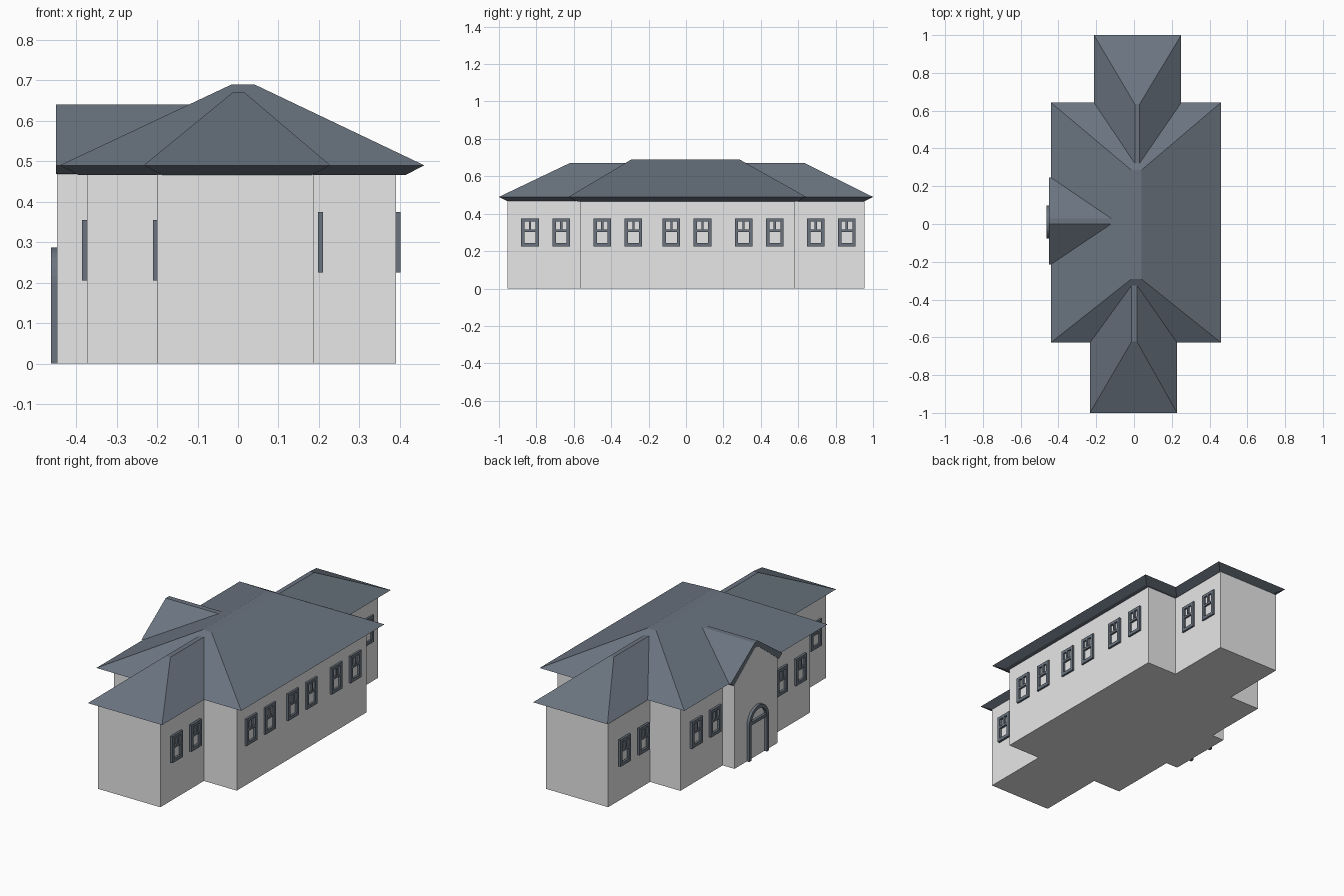
import bpy, bmesh, math
from mathutils import Vector

if "Cube" in bpy.data.objects:
    bpy.data.objects.remove(bpy.data.objects["Cube"])


def material(name, rgb):
    m = bpy.data.materials.new(name)
    m.diffuse_color = (*rgb, 1)
    m.use_nodes = True
    m.node_tree.nodes["Principled BSDF"].inputs["Base Color"].default_value = m.diffuse_color
    return m


WALL = material("pale_grey_wall", (0.8, 0.8, 0.8))
SLATE = material("slate_blue_grey", (0.145, 0.175, 0.215))


def finish(name, bm, mat):
    bmesh.ops.recalc_face_normals(bm, faces=bm.faces)
    me = bpy.data.meshes.new(name)
    bm.to_mesh(me)
    bm.free()
    me.materials.append(mat)
    ob = bpy.data.objects.new(name, me)
    bpy.context.collection.objects.link(ob)
    return ob


def prism(bm, points, direction):
    """Extrude a closed outline along a vector."""
    face = bm.faces.new([bm.verts.new(p) for p in points])
    new = bmesh.ops.extrude_face_region(bm, geom=[face], use_keep_orig=True)["geom"]
    bmesh.ops.translate(bm, vec=Vector(direction),
                        verts=[g for g in new if isinstance(g, bmesh.types.BMVert)])


def box(bm, x0, x1, y0, y1, z0, z1):
    prism(bm, [(x0, y0, z0), (x1, y0, z0), (x1, y1, z0), (x0, y1, z0)], (0, 0, z1 - z0))


def rect(x0, x1, y0, y1, z):
    return [(x0, y0, z), (x1, y0, z), (x1, y1, z), (x0, y1, z)]


def hip_roof(name, eave, ridge, top, inset=0.046):
    """Stacked rectangles: sloped soffit, eave edge, narrow flat ridge."""
    x0, x1, y0, y1 = eave
    bm = bmesh.new()
    rings = [[bm.verts.new(p) for p in r] for r in (
        rect(x0 + inset, x1 - inset, y0 + inset, y1 - inset, 0.466),
        rect(*eave, 0.49), rect(*ridge, top))]
    for a, b in zip(rings, rings[1:]):
        for i in range(4):
            j = (i + 1) % 4
            bm.faces.new((a[i], a[j], b[j], b[i]))
    bm.faces.new(rings[0])
    bm.faces.new(rings[-1])
    return finish(name, bm, SLATE)


# Walls: main block with a narrower wing at each end
plan = [(-0.2, -0.955), (0.186, -0.955), (0.186, -0.568), (0.39, -0.568),
        (0.39, 0.583), (0.2, 0.583), (0.2, 0.955), (-0.185, 0.955),
        (-0.185, 0.583), (-0.373, 0.583), (-0.373, -0.568), (-0.2, -0.568)]
bm = bmesh.new()
prism(bm, [(x, y, 0) for x, y in plan], (0, 0, 0.467))
finish("walls", bm, WALL)

# Gabled entrance bay
bay = [(-0.175, 0), (0.208, 0), (0.208, 0.489), (0.03, 0.613), (0, 0.613), (-0.175, 0.489)]
bm = bmesh.new()
prism(bm, [(-0.447, y, z) for y, z in bay], (0.075, 0, 0))
finish("entrance_bay", bm, WALL)

# Roofs
hip_roof("main_roof", (-0.44, 0.46, -0.628, 0.643), (-0.015, 0.04, -0.292, 0.286), 0.69)
hip_roof("front_wing_roof", (-0.233, 0.228, -1.0, -0.3), (-0.013, 0.016, -0.623, -0.3), 0.67)
hip_roof("back_wing_roof", (-0.212, 0.25, 0.3, 1.0), (0.004, 0.03, 0.3, 0.635), 0.67)

gable = [(-0.214, 0.49), (0, 0.64), (0.03, 0.64), (0.246, 0.49),
         (0.215, 0.469), (0.03, 0.61), (0, 0.61), (-0.183, 0.469)]
bm = bmesh.new()
prism(bm, [(-0.449, y, z) for y, z in gable], (0.33, 0, 0))
finish("entrance_roof", bm, SLATE)


# Window frames: outer frame, cross rail, mullion in the upper half
def window(bm, x, y, z):
    w, h, t, d = 0.047, 0.15, 0.018, 0.0125
    box(bm, x, x + d, y - w, y - w + t, z, z + h)
    box(bm, x, x + d, y + w - t, y + w, z, z + h)
    for z0, z1 in ((0, 0.018), (0.078, 0.09), (h - 0.016, h)):
        box(bm, x, x + d, y - w + t, y + w - t, z + z0, z + z1)
    box(bm, x, x + d, y - 0.006, y + 0.006, z + 0.09, z + h - 0.016)


wing_ys = (-0.834, -0.667, 0.694, 0.86)
main_ys = (-0.448, -0.281, 0.308, 0.475)
middle_ys = (-0.078, 0.088)
bm = bmesh.new()
for y in wing_ys:
    window(bm, 0.1975, y, 0.225)
for y in main_ys + middle_ys:
    window(bm, 0.3885, y, 0.225)
finish("right_windows", bm, SLATE)

bm = bmesh.new()
for y in wing_ys:
    window(bm, -0.2105, -y, 0.205)
for y in main_ys:
    window(bm, -0.3855, -y, 0.205)
finish("left_windows", bm, SLATE)

# Arched door frame with a rail at the spring line
cy, r, t, spring, n = 0.0105, 0.0875, 0.019, 0.2, 16


def arch(radius):
    pts = [(cy - radius, 0)]
    pts += [(cy - radius * math.cos(math.pi * i / n), spring + radius * math.sin(math.pi * i / n))
            for i in range(n + 1)]
    return pts + [(cy + radius, 0)]


bm = bmesh.new()
outline = arch(r) + arch(r - t)[::-1]
prism(bm, [(-0.462, y, z) for y, z in outline], (0.0155, 0, 0))
box(bm, -0.460, -0.4465, cy - r + t, cy + r - t, spring - 0.004, spring + 0.014)
finish("door_arch", bm, SLATE)
